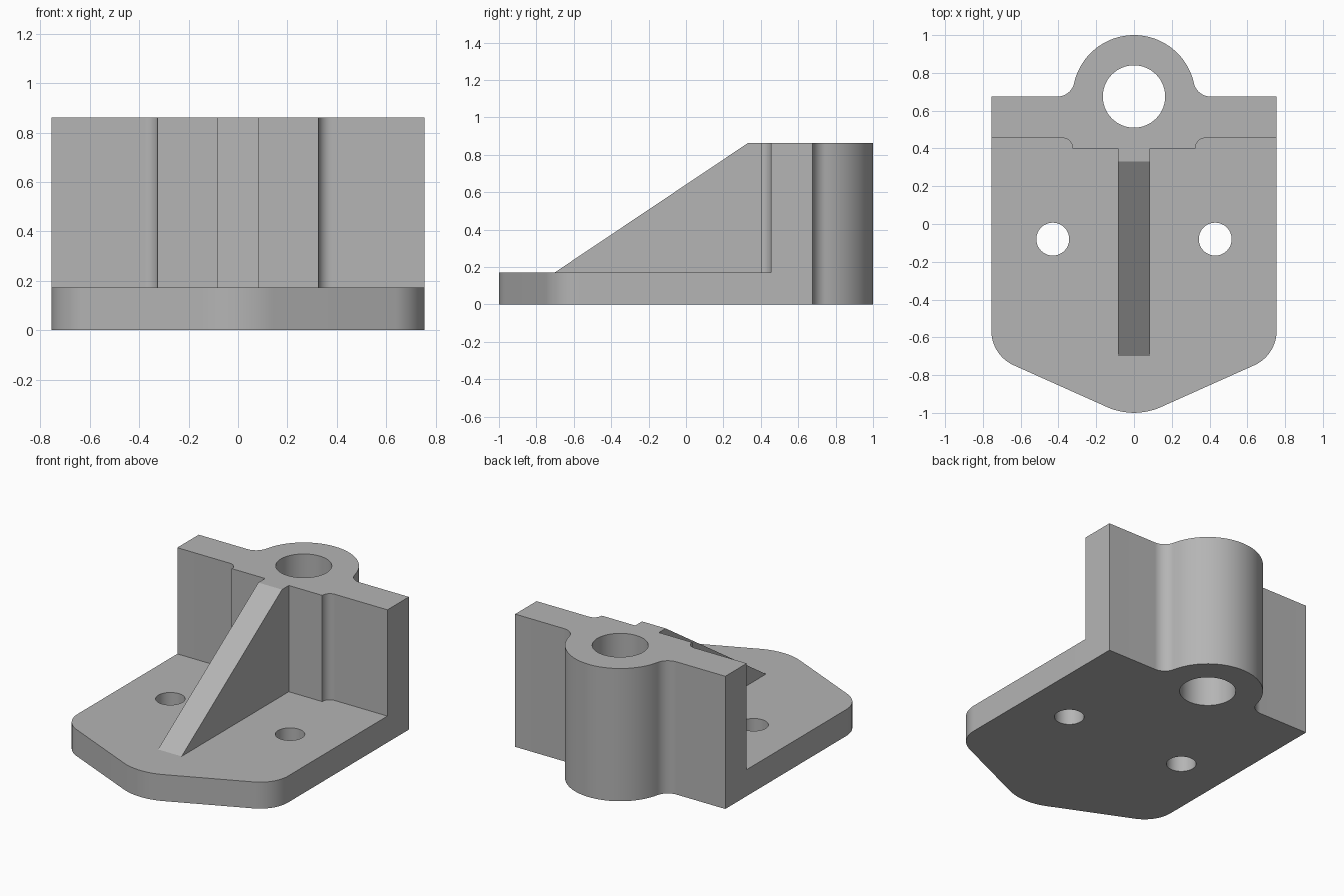
import bpy
import bmesh
from math import sin, cos, tan, pi, radians, atan2, sqrt, ceil
from mathutils import Vector

cube = bpy.data.objects.get("Cube")
if cube:
    bpy.data.objects.remove(cube, do_unlink=True)

# Main dimensions
HALF_W, PLATE_H, TOTAL_H = 0.755, 0.172, 0.862
WALL_FRONT, WALL_BACK, PAD_FRONT = 0.455, 0.675, 0.4
BOSS_R, BORE_R, BLEND_R = 0.325, 0.165, 0.09
PAD_HALF, PAD_BLEND, RIB_HALF = 0.325, 0.053, 0.085

grey = bpy.data.materials.new("plain grey")
grey.use_nodes = True
colour = (0.46, 0.46, 0.46, 1)
grey.diffuse_color = colour
grey.node_tree.nodes["Principled BSDF"].inputs["Base Color"].default_value = colour


def arc(cx, cy, r, a0, a1, step=radians(4)):
    n = max(2, ceil(abs(a1 - a0) / step))
    return [(cx + r * cos(a0 + (a1 - a0) * i / n),
             cy + r * sin(a0 + (a1 - a0) * i / n)) for i in range(n + 1)]


def fillet(before, corner, after, r):
    """Points of the arc rounding one corner of a path."""
    c = Vector(corner)
    u, v = (Vector(before) - c).normalized(), (Vector(after) - c).normalized()
    half = u.angle(v) / 2
    mid = c + (u + v).normalized() * r / sin(half)
    p, q = c + u * r / tan(half) - mid, c + v * r / tan(half) - mid
    a0 = atan2(p.y, p.x)
    sweep = (atan2(q.y, q.x) - a0 + pi) % (2 * pi) - pi
    return arc(mid.x, mid.y, r, a0, a0 + sweep)


def prism(name, points, direction):
    """Closed profile of 3D points pushed along a direction."""
    bm = bmesh.new()
    face = bm.faces.new([bm.verts.new(p) for p in points])
    ext = bmesh.ops.extrude_face_region(bm, geom=[face])
    moved = [g for g in ext["geom"] if isinstance(g, bmesh.types.BMVert)]
    bmesh.ops.translate(bm, verts=moved, vec=direction)
    bmesh.ops.remove_doubles(bm, verts=bm.verts, dist=1e-5)
    bmesh.ops.recalc_face_normals(bm, faces=bm.faces)
    mesh = bpy.data.meshes.new(name)
    bm.to_mesh(mesh)
    bm.free()
    obj = bpy.data.objects.new(name, mesh)
    bpy.context.collection.objects.link(obj)
    mesh.materials.append(grey)
    return obj


def upright(name, outline, z0, z1):
    return prism(name, [(x, y, z0) for x, y in outline], (0, 0, z1 - z0))


def combine(target, tool, operation):
    mod = target.modifiers.new(tool.name, 'BOOLEAN')
    mod.operation, mod.solver, mod.object = operation, 'EXACT', tool
    bpy.context.view_layer.objects.active = target
    bpy.ops.object.modifier_apply(modifier=mod.name)
    bpy.data.objects.remove(tool, do_unlink=True)


def mirrored(half):
    """Close a right-hand half path with its mirror image."""
    return half + [(-x, y) for x, y in reversed(half) if abs(x) > 1e-4]


# Base plate with a blunt, rounded nose
nose, shoulder, rear = (0, -1.033), (HALF_W, -0.695), (HALF_W, 0.56)
nose_arc = fillet((-HALF_W, shoulder[1]), nose, shoulder, 0.35)
base = upright("bracket_body", mirrored(
    [p for p in nose_arc if p[0] > -1e-4]
    + fillet(nose, shoulder, rear, 0.2) + [rear]), 0, PLATE_H)

# Upright wall with front pad and rear boss, blended at the joins
blend_x = sqrt(BOSS_R ** 2 + 2 * BOSS_R * BLEND_R)
lean = atan2(BLEND_R, blend_x)
half = [(PAD_HALF, PAD_FRONT)]
half += arc(PAD_HALF + PAD_BLEND, PAD_FRONT + 0.002, PAD_BLEND, pi, pi / 2)
half += [(HALF_W, WALL_FRONT), (HALF_W, WALL_BACK)]
half += arc(blend_x, WALL_BACK + BLEND_R, BLEND_R, -pi / 2, -pi + lean)
half += arc(0, WALL_BACK, BOSS_R, lean, pi / 2)[1:]
wall = upright("wall_and_boss", mirrored(half), 0, TOTAL_H)
combine(base, wall, 'UNION')

# Sloping centre rib
rib_side = [(-0.7, PLATE_H), (0.33, TOTAL_H), (0.46, TOTAL_H), (0.46, 0.1), (-0.7, 0.1)]
rib = prism("rib", [(-RIB_HALF, y, z) for y, z in rib_side], (2 * RIB_HALF, 0, 0))
combine(base, rib, 'UNION')

# Boss bore and the two mounting holes
for x, y, r in ((0, WALL_BACK, BORE_R), (-0.43, -0.08, 0.087), (0.43, -0.08, 0.087)):
    cutter = upright("hole_cutter", arc(x, y, r, 0, 2 * pi)[:-1], -0.1, TOTAL_H + 0.1)
    cutter.hide_render = True
    combine(base, cutter, 'DIFFERENCE')

bpy.ops.object.select_all(action='DESELECT')
base.select_set(True)
bpy.context.view_layer.objects.active = base
bpy.ops.object.shade_smooth_by_angle(angle=radians(25))
